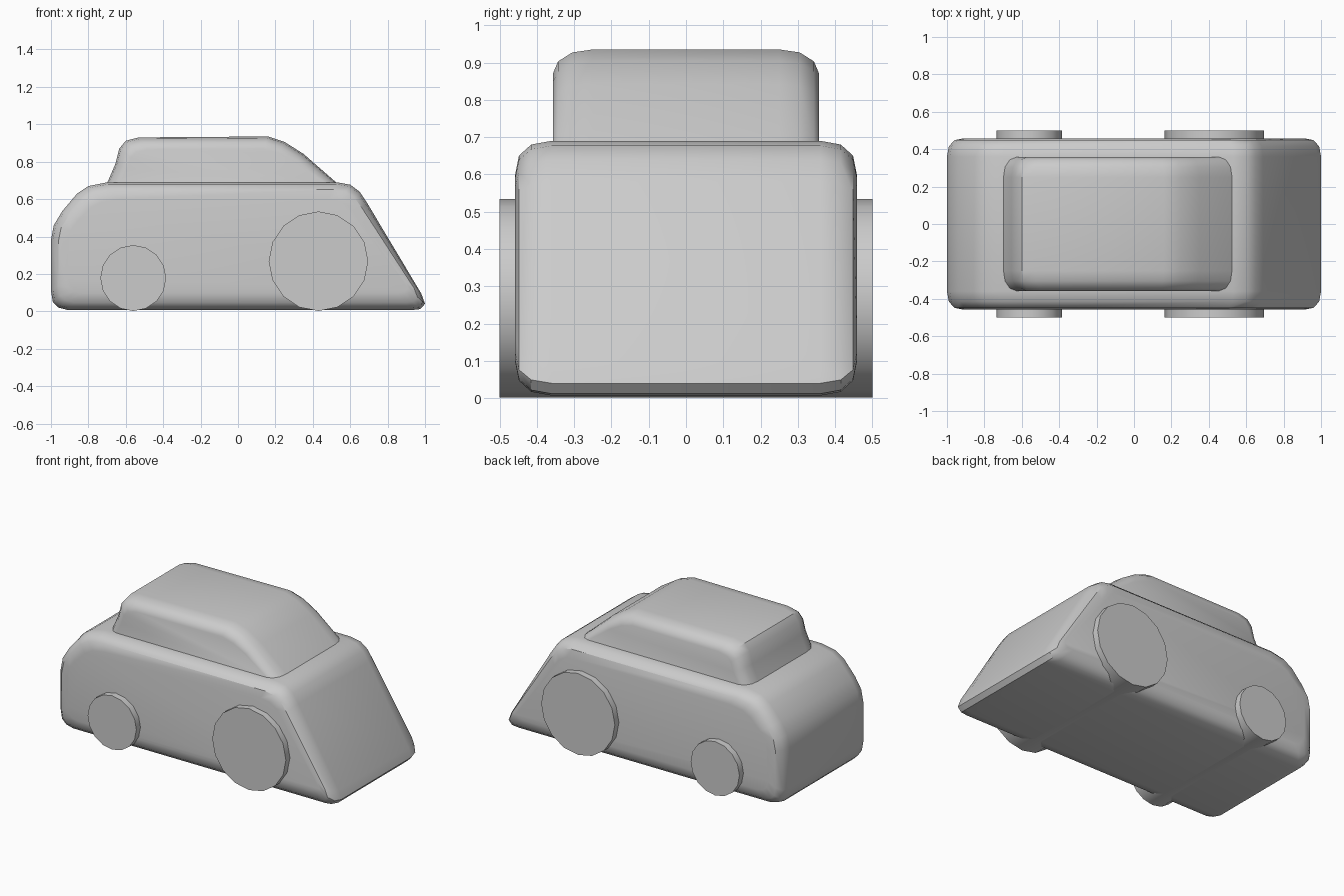
import bpy, bmesh, math

cube = bpy.data.objects.get("Cube")
if cube:
    bpy.data.objects.remove(cube, do_unlink=True)

grey = bpy.data.materials.new("plain_grey")
grey.use_nodes = True
grey.diffuse_color = (0.6, 0.6, 0.6, 1)
grey.node_tree.nodes["Principled BSDF"].inputs["Base Color"].default_value = (0.6, 0.6, 0.6, 1)


def finish(name, bm, angle):
    bmesh.ops.recalc_face_normals(bm, faces=bm.faces)
    mesh = bpy.data.meshes.new(name)
    bm.to_mesh(mesh)
    bm.free()
    mesh.materials.append(grey)
    obj = bpy.data.objects.new(name, mesh)
    bpy.context.collection.objects.link(obj)
    bpy.ops.object.select_all(action='DESELECT')
    obj.select_set(True)
    bpy.context.view_layer.objects.active = obj
    bpy.ops.object.shade_smooth_by_angle(angle=math.radians(angle))
    return obj


def rounded_slab(name, profile, centre, half, steps):
    """Loft a side profile across y, shrinking it toward both flanks.
    steps: (y, inset) from the middle outward."""
    sections = [(-y, d) for y, d in reversed(steps)] + steps
    bm = bmesh.new()
    rings = []
    for y, d in sections:
        sx, sz = 1 - d / half[0], 1 - d / half[1]
        rings.append([bm.verts.new((centre[0] + (x - centre[0]) * sx, y,
                                    centre[1] + (z - centre[1]) * sz)) for x, z in profile])
    n = len(profile)
    for a, b in zip(rings, rings[1:]):
        for i in range(n):
            j = (i + 1) % n
            bm.faces.new((a[i], a[j], b[j], b[i]))
    bm.faces.new(rings[0])
    bm.faces.new(rings[-1])
    return finish(name, bm, 35)


# Body: rounded tail at -x, sloping nose at +x
body = [(-0.91, 0.007), (-0.96, 0.02), (-0.99, 0.05), (-1, 0.11), (-1, 0.38), (-0.985, 0.46),
        (-0.94, 0.535), (-0.86, 0.63), (-0.8, 0.67), (-0.7, 0.69), (0.53, 0.69), (0.6, 0.677),
        (0.65, 0.64), (0.69, 0.58), (0.98, 0.095), (1, 0.04), (0.975, 0.012), (0.93, 0.007)]
rounded_slab("body", body, (0, 0.35), (1, 0.343),
             [(0.36, 0), (0.415, 0.01), (0.448, 0.04), (0.458, 0.09)])

# Cabin: rests on the body top
cabin = [(-0.7, 0.685), (-0.655, 0.79), (-0.635, 0.87), (-0.6, 0.912), (-0.53, 0.93),
         (0.16, 0.935), (0.25, 0.905), (0.35, 0.842), (0.53, 0.685)]
rounded_slab("cabin", cabin, (-0.08, 0.685), (0.6, 0.25),
             [(0.25, 0), (0.305, 0.008), (0.343, 0.032), (0.357, 0.065)])

# Wheel pairs: each a drum running through the body
for name, x, r in (("small_wheels", -0.56, 0.176), ("large_wheels", 0.43, 0.266)):
    bm = bmesh.new()
    bmesh.ops.create_cone(bm, cap_ends=True, segments=16, radius1=r, radius2=r, depth=1)
    for v in bm.verts:
        cx, cy, cz = v.co
        v.co = (x + cx, cz, r + 0.002 + cy)
    finish(name, bm, 30)
